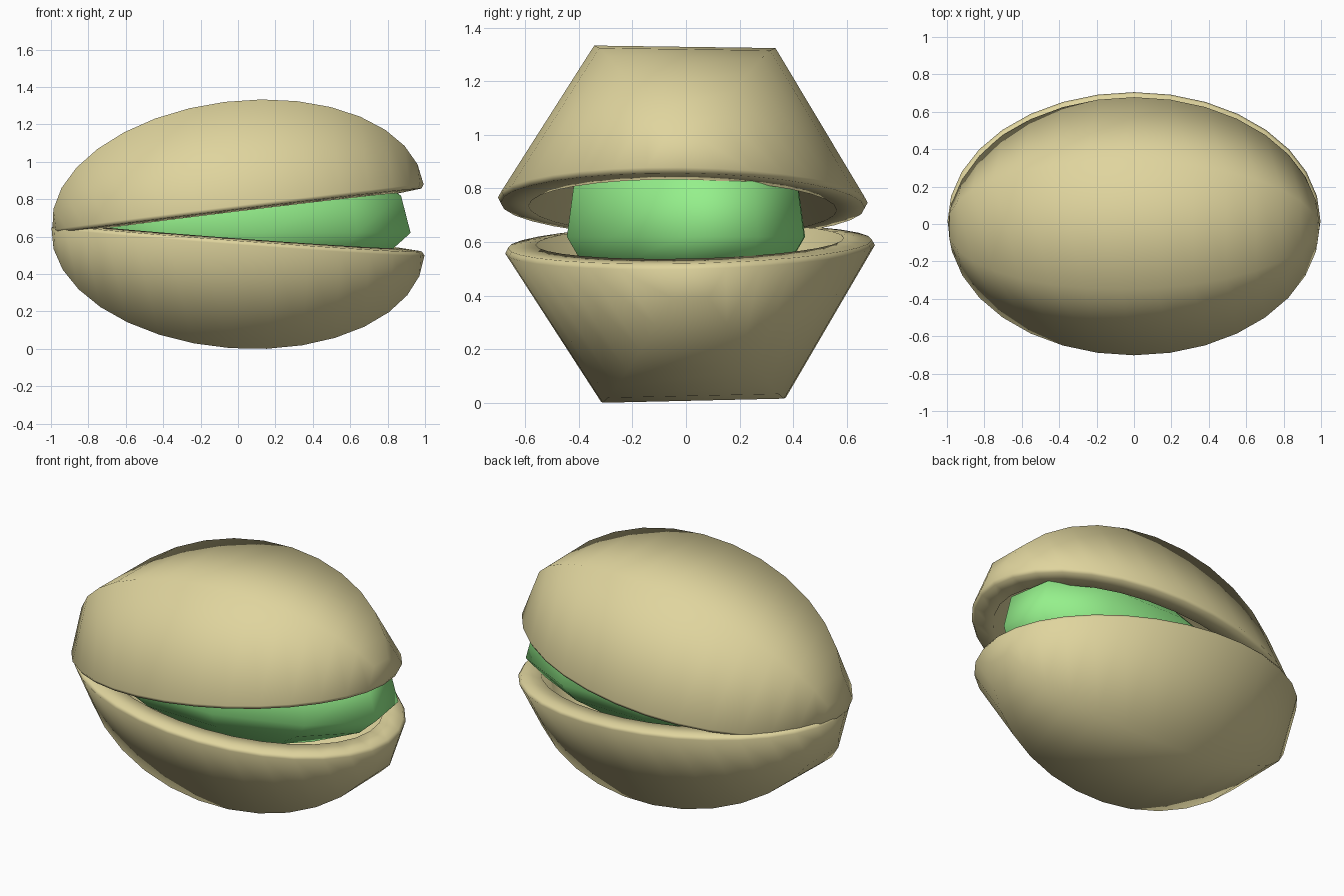
import bpy, bmesh
from math import sin, cos, pi, radians

if "Cube" in bpy.data.objects:
    bpy.data.objects.remove(bpy.data.objects["Cube"])

def material(name, rgb):
    m = bpy.data.materials.new(name)
    m.diffuse_color = (*rgb, 1)
    m.use_nodes = True
    m.node_tree.nodes["Principled BSDF"].inputs["Base Color"].default_value = m.diffuse_color
    return m

def make_object(name, bm, mat, loc, rot):
    bmesh.ops.recalc_face_normals(bm, faces=bm.faces)
    me = bpy.data.meshes.new(name)
    bm.to_mesh(me)
    bm.free()
    for p in me.polygons:
        p.use_smooth = True
    ob = bpy.data.objects.new(name, me)
    ob.data.materials.append(mat)
    ob.location = loc
    ob.rotation_euler = [radians(a) for a in rot]
    bpy.context.collection.objects.link(ob)

def bridge(bm, a, b, closed=True):
    n = len(a)
    for i in range(n if closed else n - 1):
        j = (i + 1) % n
        bm.faces.new((a[i], a[j], b[j], b[i]))

def fan(bm, tip, ring, closed=True):
    n = len(ring)
    for i in range(n if closed else n - 1):
        bm.faces.new((tip, ring[i], ring[(i + 1) % n]))

def half_skin(bm, a, b, c, dz):
    # half of a six-sided, sixteen-ring ellipsoid along x; returns its open rim
    rings = []
    for i in range(1, 16):
        t = pi * i / 16
        rings.append([bm.verts.new((-a * cos(t), b * sin(t) * cos(k * pi / 3),
                                    c * sin(t) * sin(k * pi / 3) + dz)) for k in range(4)])
    for r, s in zip(rings, rings[1:]):
        bridge(bm, r, s, False)
    p, q = bm.verts.new((-a, 0, dz)), bm.verts.new((a, 0, dz))
    fan(bm, p, rings[0], False)
    fan(bm, q, rings[-1], False)
    return [p] + [r[0] for r in rings] + [q] + [r[3] for r in reversed(rings)]

def shell(name, loc, rot):
    bm = bmesh.new()
    outer = half_skin(bm, 1.0, 0.69, 0.65, 0)
    inner = half_skin(bm, 0.87, 0.575, 0.54, -0.03)
    # narrow lip under the outer edge
    lip = [bm.verts.new((v.co.x * 0.985, v.co.y * 0.985, -0.02)) for v in outer]
    bridge(bm, outer, lip)
    bridge(bm, lip, inner)
    make_object(name, bm, shell_mat, loc, rot)

shell_mat = material("shell_tan", (0.74, 0.66, 0.34))
kernel_mat = material("kernel_green", (0.30, 0.87, 0.26))

# two gaping shell halves, hinged at the -x end
shell("upper_shell", (0.0, -0.012, 0.757), (-0.8, -7, 0))
shell("lower_shell", (0.0, 0.015, 0.573), (181.3, 4.25, 0))

# kernel: ten-sided blunt ellipsoid (height, radius factor)
profile = [(-0.24, 0.5), (-0.10, 0.87), (0, 1), (0.20, 0.94), (0.37, 0.6)]
bm = bmesh.new()
rings = [[bm.verts.new((0.89 * r * cos(pi / 10 + k * pi / 5),
                        0.45 * r * sin(pi / 10 + k * pi / 5), z)) for k in range(10)]
         for z, r in profile]
for a, b in zip(rings, rings[1:]):
    bridge(bm, a, b)
fan(bm, bm.verts.new((0, 0, -0.30)), rings[0])
fan(bm, bm.verts.new((0, 0, 0.42)), rings[-1])
make_object("kernel", bm, kernel_mat, (0.065, 0, 0.62), (0, 0, 9))
